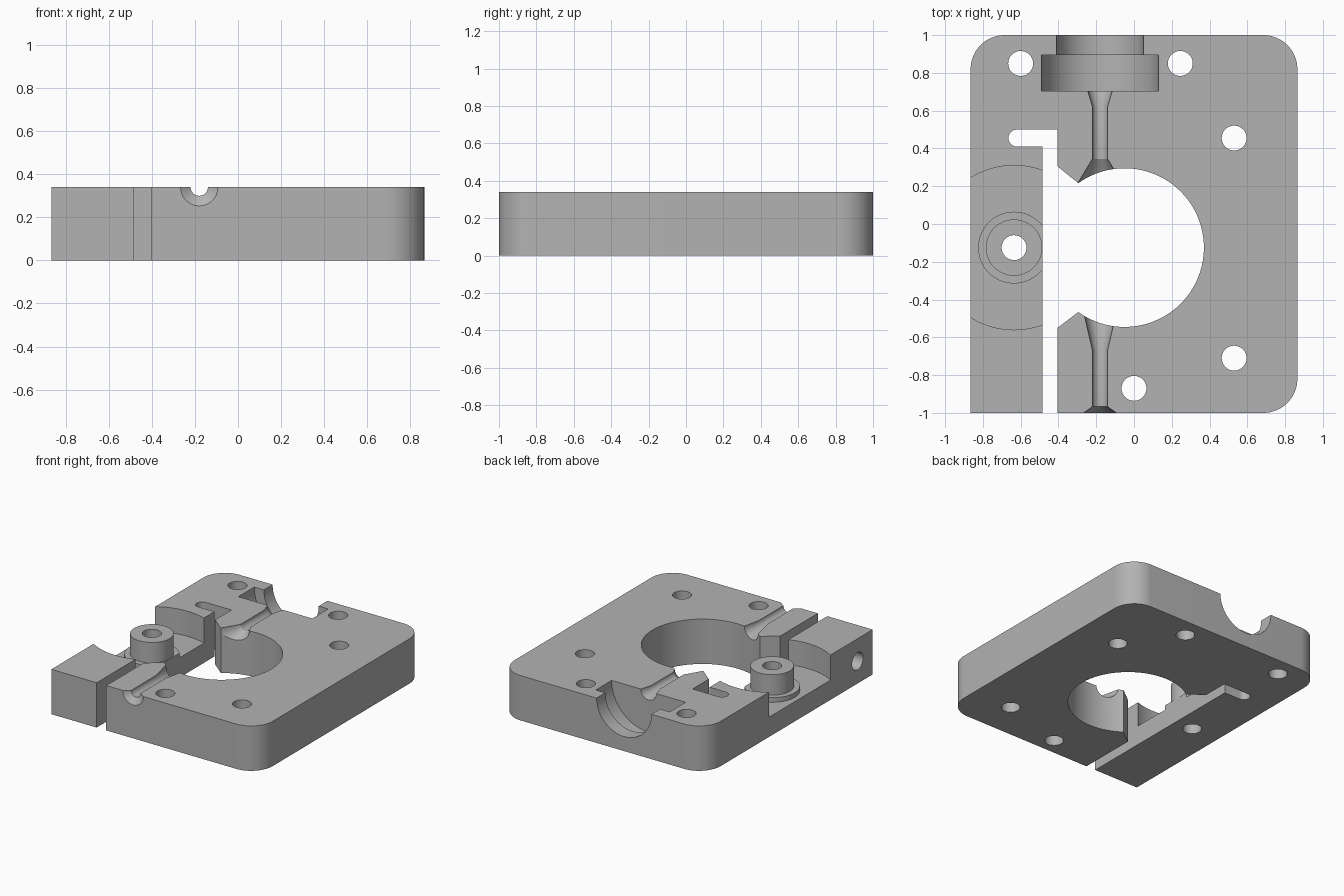
import bpy, bmesh
from math import cos, sin, radians, pi
from mathutils import Matrix

if "Cube" in bpy.data.objects:
    bpy.data.objects.remove(bpy.data.objects["Cube"])

HALF_W, HALF_L, THICK = 0.865, 1.0, 0.34
HOLE_R, CORNER_R = 0.066, 0.18

grey = bpy.data.materials.new("plain_grey")
grey.use_nodes = True
colour = (0.45, 0.45, 0.45, 1)
grey.diffuse_color = colour
grey.node_tree.nodes["Principled BSDF"].inputs["Base Color"].default_value = colour


def arc(cx, cy, r, start, end, steps):
    """Points along an arc, angles in degrees."""
    angles = [radians(start + (end - start) * i / steps) for i in range(steps + 1)]
    return [(cx + r * cos(a), cy + r * sin(a)) for a in angles]


def add_object(name, bm):
    bmesh.ops.recalc_face_normals(bm, faces=bm.faces)
    mesh = bpy.data.meshes.new(name)
    bm.to_mesh(mesh)
    bm.free()
    mesh.materials.append(grey)
    obj = bpy.data.objects.new(name, mesh)
    bpy.context.collection.objects.link(obj)
    return obj


def prism(name, outline, height):
    bm = bmesh.new()
    face = bm.faces.new([bm.verts.new((x, y, 0)) for x, y in outline])
    top = bmesh.ops.extrude_face_region(bm, geom=[face])["geom"]
    verts = [v for v in top if isinstance(v, bmesh.types.BMVert)]
    bmesh.ops.translate(bm, verts=verts, vec=(0, 0, height))
    return add_object(name, bm)


def lathe(name, profile, matrix, steps=64):
    """Spin a closed (radius, height) profile about z, then place it."""
    bm = bmesh.new()
    rings = [[bm.verts.new((r * cos(2 * pi * i / steps), r * sin(2 * pi * i / steps), z))
              for r, z in profile] for i in range(steps)]
    n = len(profile)
    for i in range(steps):
        a, b = rings[i], rings[(i + 1) % steps]
        for j in range(n):
            k = (j + 1) % n
            if profile[j][0] or profile[k][0]:
                bm.faces.new((a[j], b[j], b[k], a[k]))
    bmesh.ops.remove_doubles(bm, verts=bm.verts, dist=1e-5)
    bmesh.ops.dissolve_degenerate(bm, edges=bm.edges, dist=1e-5)
    bmesh.ops.transform(bm, verts=bm.verts, matrix=matrix)
    return add_object(name, bm)


# Plate outline with its large bore, slot and hinged arm
outline = [(-HALF_W, -HALF_L), (-0.485, -HALF_L), (-0.485, 0.41)]
outline += arc(-0.62, 0.455, 0.045, 270, 90, 12)
outline += [(-0.405, 0.5), (-0.405, 0.305)]
outline += arc(-0.05, -0.125, 0.42, 125.7, -125.7, 72)
outline += [(-0.405, -0.55), (-0.405, -HALF_L)]
cx, cy = HALF_W - CORNER_R, HALF_L - CORNER_R
for x, y, start in ((cx, -cy, -90), (cx, cy, 0), (-cx, cy, 90)):
    outline += arc(x, y, CORNER_R, start, start + 90, 16)
plate = prism("clamp_plate", outline, THICK)

cutters = []

# Screw holes, the last one through the boss
pin = [(0, -0.1), (HOLE_R, -0.1), (HOLE_R, 0.5), (0, 0.5)]
for x, y in ((-0.6, 0.85), (0.245, 0.85), (0.53, 0.455), (0.53, -0.71),
             (0, -0.87), (-0.635, -0.125)):
    cutters.append(lathe("screw_hole_cutter", pin, Matrix.Translation((x, y, 0)), 32))

# Tension screw hole across the arm
cutters.append(lathe("tension_hole_cutter", pin,
                     Matrix.Translation((-0.93, -0.82, 0.17)) @ Matrix.Rotation(pi / 2, 4, "Y"), 32))

# Round pocket in the arm, leaving a stepped boss
pocket = [(0.149, 0.5), (0.149, 0.185), (0.19, 0.185), (0.19, 0.15), (0.435, 0.15), (0.435, 0.5)]
cutters.append(lathe("arm_pocket_cutter", pocket, Matrix.Translation((-0.635, -0.125, 0)), 96))

# Feed channels along y on the top face: (radius, y)
along_y = Matrix.Translation((-0.18, 0, THICK)) @ Matrix.Rotation(-pi / 2, 4, "X")
front = [(0, -1.02), (0.115, -1.02), (0.04, -0.967), (0.04, -0.67), (0.095, -0.43), (0, -0.43)]
back = [(0, 0.17), (0.145, 0.17), (0.04, 0.345), (0.04, 0.62), (0.065, 0.705), (0.31, 0.705),
        (0.31, 0.895), (0.23, 0.895), (0.23, 1.1), (0, 1.1)]
cutters.append(lathe("front_channel_cutter", front, along_y))
cutters.append(lathe("back_channel_cutter", back, along_y, 96))

# Cut everything from the plate, then drop the cutters
bpy.context.view_layer.objects.active = plate
for cutter in cutters:
    cutter.hide_render = True
    mod = plate.modifiers.new("cut", "BOOLEAN")
    mod.operation = "DIFFERENCE"
    mod.solver = "EXACT"
    mod.object = cutter
    bpy.ops.object.modifier_apply(modifier=mod.name)
for cutter in cutters:
    bpy.data.objects.remove(cutter)

bpy.ops.object.select_all(action="DESELECT")
plate.select_set(True)
bpy.ops.object.shade_smooth_by_angle(angle=radians(25))
